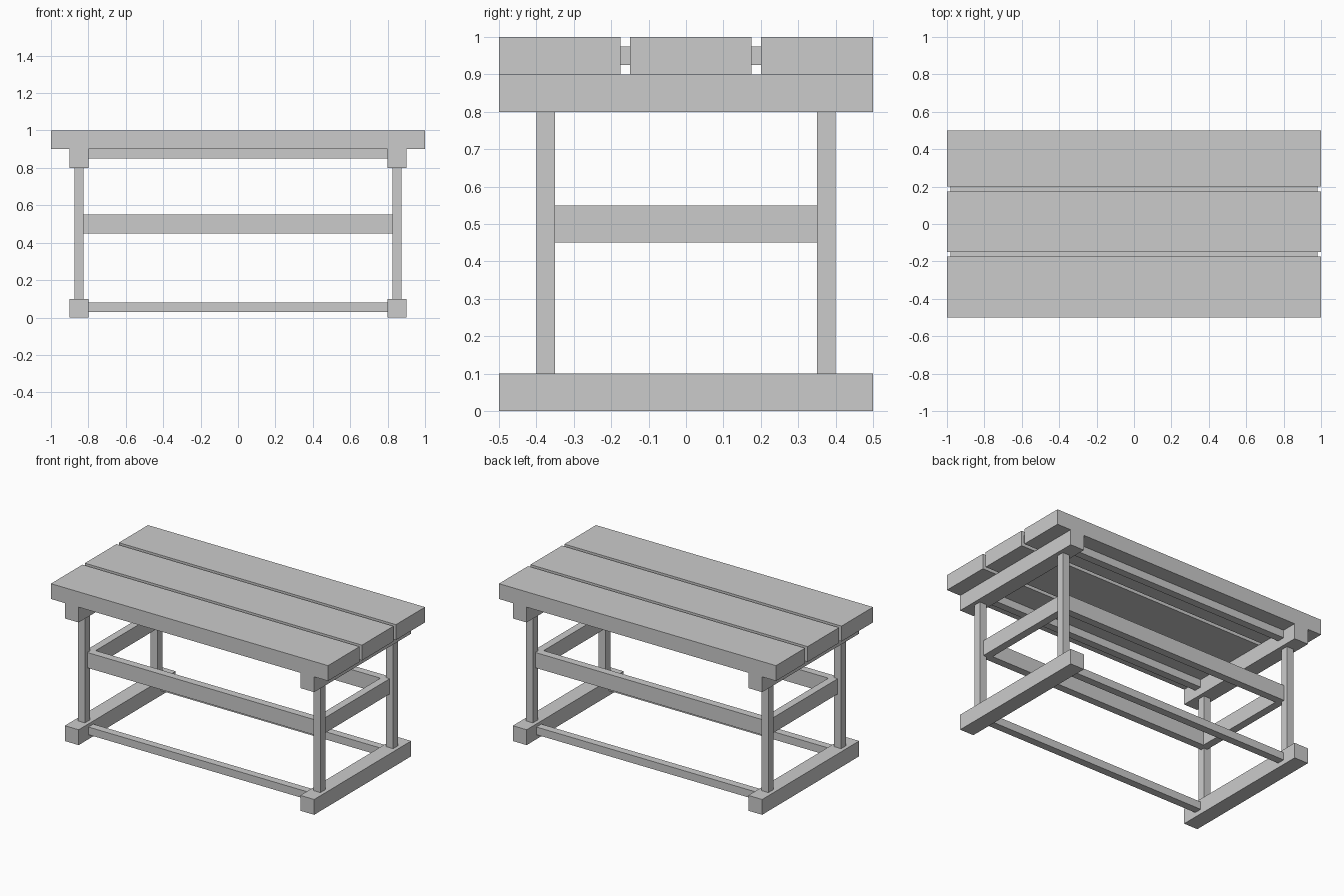
import bpy
import bmesh

if "Cube" in bpy.data.objects:
    bpy.data.objects.remove(bpy.data.objects["Cube"])


def box(name, x, y, z):
    """Box spanning the given (min, max) range on each axis."""
    bm = bmesh.new()
    bmesh.ops.create_cube(bm, size=1)
    for v in bm.verts:
        v.co = [r[0] if c < 0 else r[1] for c, r in zip(v.co, (x, y, z))]
    mesh = bpy.data.meshes.new(name)
    bm.to_mesh(mesh)
    bm.free()
    obj = bpy.data.objects.new(name, mesh)
    bpy.context.collection.objects.link(obj)
    return obj


def span(side, inner, outer):
    """Range mirrored to the given side of the centre."""
    return tuple(sorted((side * inner, side * outer)))


# Table top planks
for name, y in (("front", (-0.5, -0.175)), ("middle", (-0.15, 0.175)), ("back", (0.2, 0.5))):
    box(name + "_plank", (-1, 1), y, (0.9, 1))

# Spacer strips filling the gaps between planks
for name, y in (("front", (-0.175, -0.15)), ("back", (0.175, 0.2))):
    box(name + "_spacer", (-0.98, 0.98), y, (0.925, 0.975))

# End frames: foot, top beam, middle rail and two legs
for end, sx in (("left", -1), ("right", 1)):
    box(end + "_foot", span(sx, 0.8, 0.9), (-0.5, 0.5), (0, 0.1))
    box(end + "_top_beam", span(sx, 0.8, 0.9), (-0.5, 0.5), (0.8, 0.9))
    box(end + "_end_rail", span(sx, 0.8, 0.85), (-0.35, 0.35), (0.45, 0.55))
    for side, sy in (("front", -1), ("back", 1)):
        box(f"{side}_{end}_leg", span(sx, 0.825, 0.875), span(sy, 0.35, 0.4), (0.1, 0.8))

# Long rails along the front and back
for side, sy in (("front", -1), ("back", 1)):
    box(side + "_upper_rail", (-0.8, 0.8), span(sy, 0.35, 0.4), (0.85, 0.9))
    box(side + "_middle_rail", (-0.825, 0.825), span(sy, 0.325, 0.375), (0.45, 0.55))
    box(side + "_lower_rail", (-0.8, 0.8), span(sy, 0.35, 0.4), (0.03, 0.08))
